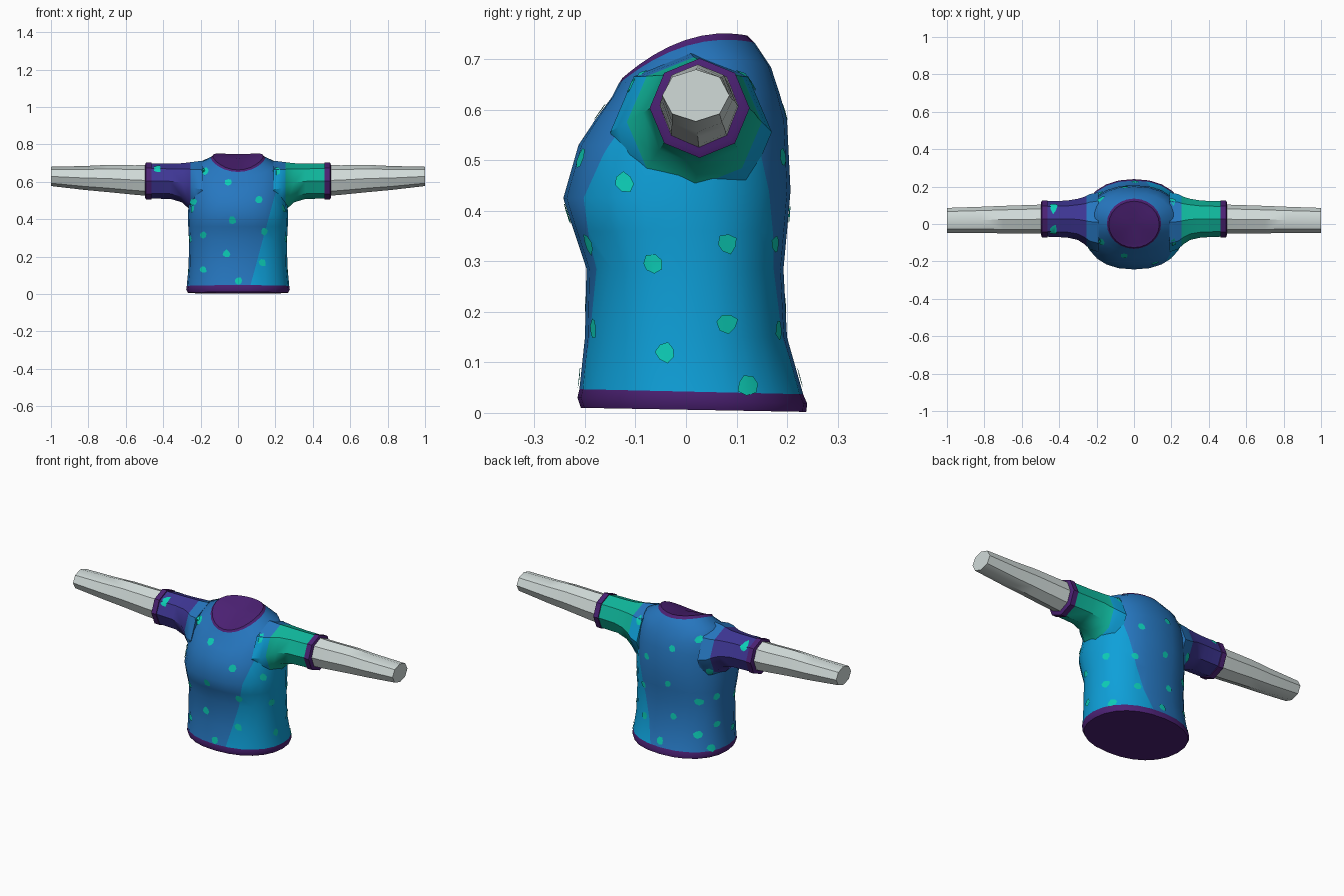
import bpy, bmesh, math, random
from mathutils import Vector
from mathutils.bvhtree import BVHTree

if "Cube" in bpy.data.objects:
    bpy.data.objects.remove(bpy.data.objects["Cube"])

random.seed(4)


def material(name, rgb):
    lin = [(c / 255 / 12.92) if c < 11 else ((c / 255 + 0.055) / 1.055) ** 2.4 for c in rgb]
    m = bpy.data.materials.new(name)
    m.diffuse_color = (*lin, 1)
    m.use_nodes = True
    m.node_tree.nodes["Principled BSDF"].inputs["Base Color"].default_value = m.diffuse_color
    return m


BLUE = material("mid blue", (38, 119, 192))
CYAN = material("bright cyan", (14, 160, 217))
PURPLE = material("dark purple", (76, 33, 116))
INDIGO = material("indigo", (62, 54, 148))
GREEN = material("sea green", (15, 182, 155))
TEAL = material("spot teal", (12, 205, 182))
GREY = material("pale grey", (209, 219, 217))


def loft(name, rings, mats, band_mat, cap_mat, cap_ends=(None, None), cuts=(), rule=None):
    """Skin a list of rings, cap both ends, cut along planes, colour by rule."""
    bm = bmesh.new()
    loops = [[bm.verts.new(p) for p in ring] for ring in rings]
    n = len(loops[0])
    for k in range(len(loops) - 1):
        for i in range(n):
            j = (i + 1) % n
            f = bm.faces.new((loops[k][i], loops[k][j], loops[k + 1][j], loops[k + 1][i]))
            f.material_index = band_mat(k)
    for ring, centre in ((loops[0], cap_ends[0]), (loops[-1], cap_ends[1])):
        mid = sum((v.co for v in ring), Vector()) / n
        c = bm.verts.new(centre or mid)
        for i in range(n):
            bm.faces.new((ring[i], ring[(i + 1) % n], c)).material_index = cap_mat
    for co, no in cuts:
        bmesh.ops.bisect_plane(bm, geom=bm.verts[:] + bm.edges[:] + bm.faces[:],
                               plane_co=co, plane_no=no, dist=1e-5)
    bmesh.ops.recalc_face_normals(bm, faces=bm.faces[:])
    if rule:
        for f in bm.faces:
            f.material_index = rule(f.calc_center_median(), f.material_index)
    return finish(name, bm, mats)


def finish(name, bm, mats):
    me = bpy.data.meshes.new(name)
    bm.to_mesh(me)
    bm.free()
    for m in mats:
        me.materials.append(m)
    ob = bpy.data.objects.new(name, me)
    bpy.context.collection.objects.link(ob)
    bpy.ops.object.select_all(action='DESELECT')
    ob.select_set(True)
    bpy.context.view_layer.objects.active = ob
    bpy.ops.object.shade_smooth_by_angle(angle=math.radians(42))
    return ob


def body_ring(hw, yf, yb, zf, zs, zb, power, n=24):
    """Rounded ring whose height runs from front through side to back."""
    pts = []
    for i in range(n):
        a = 2 * math.pi * i / n
        c, s = math.cos(a), math.sin(a)
        x = hw * math.copysign(abs(c) ** (2 / power), c)
        t = math.copysign(abs(s) ** (2 / power), s)
        y = (yf + yb) / 2 + (yb - yf) / 2 * t
        z = zs + (zb - zf) / 2 * t + ((zb + zf) / 2 - zs) * t * t
        pts.append(Vector((x, y, z)))
    return pts


def limb_ring(x, y0, y1, z0, z1, n=8):
    return [Vector((x, (y0 + y1) / 2 + (y1 - y0) / 2 * math.sin(2 * math.pi * i / n),
                    (z0 + z1) / 2 + (z1 - z0) / 2 * math.cos(2 * math.pi * i / n)))
            for i in range(n)]


# torso: half width, front y, back y, then z at front, side, back, roundness
TORSO = [
    (.268, -.208, .238, .010, .006, .002, 2.2),
    (.277, -.215, .240, .030, .024, .018, 2.2),
    (.274, -.211, .232, .047, .042, .037, 2.2),
    (.264, -.200, .200, .15, .15, .15, 2.3),
    (.262, -.197, .193, .285, .285, .285, 2.3),
    (.266, -.222, .200, .36, .36, .36, 2.3),
    (.268, -.243, .207, .425, .43, .44, 2.3),
    (.258, -.213, .200, .53, .54, .58, 2.3),
    (.245, -.180, .186, .58, .63, .63, 2.3),
    (.212, -.147, .168, .625, .70, .685, 2.2),
    (.145, -.133, .136, .652, .727, .733, 2.0),
    (.135, -.126, .122, .663, .738, .747, 2.0),
    (.118, -.108, .105, .668, .733, .742, 2.0),
]
SLOPE = 0.27


def panel_edge(z):
    return 0.065 + SLOPE * (z - 0.04)


torso = loft("shirt_torso", [body_ring(*r) for r in TORSO], [BLUE, CYAN, PURPLE],
             lambda k: 2 if k < 2 or k > 9 else 0, 2, (None, Vector((0, 0, .722))),
             [(Vector((panel_edge(0), 0, 0)), Vector((1, 0, -SLOPE)))],
             lambda c, m: 1 if m == 0 and c.x > panel_edge(c.z) else m)

# sleeves, flaring into the torso, with purple cuffs; arms inside them
SLEEVE = [
    (.19, -.150, .170, .400, .712),
    (.235, -.135, .160, .425, .707),
    (.265, -.108, .145, .458, .703),
    (.30, -.085, .135, .490, .699),
    (.36, -.072, .125, .508, .697),
    (.462, -.068, .122, .510, .697),
    (.463, -.072, .126, .505, .702),
    (.492, -.072, .126, .505, .702),
    (.497, -.060, .114, .516, .691),
]
ARM = [
    (.45, -.052, .105, .522, .690),
    (.55, -.052, .102, .530, .688),
    (.70, -.050, .097, .545, .690),
    (.82, -.048, .092, .556, .684),
    (1.0, -.047, .086, .577, .680),
]
sleeves = []
for side, label, colour, base in ((1, "right", GREEN, CYAN), (-1, "left", INDIGO, BLUE)):
    rings = [limb_ring(side * r[0], *r[1:]) for r in SLEEVE]
    sleeves.append(loft(label + "_sleeve", rings, [colour, PURPLE, base, BLUE],
                        lambda k: 1 if k > 4 else 0, 1,
                        cuts=[(Vector((side * .255, 0, 0)), Vector((1, 0, 0)))],
                        rule=lambda c, m: m if abs(c.x) > .255 else (2 if c.z < .66 else 3)))
    loft(label + "_arm", [limb_ring(side * r[0], *r[1:]) for r in ARM], [GREY],
         lambda k: 0, 0)

# spots: small irregular patches laid on the shirt surface
trees = [BVHTree.FromPolygons([v.co for v in o.data.vertices],
                              [p.vertices[:] for p in o.data.polygons])
         for o in [torso] + sleeves]


def cast(origin, direction):
    hits = [t.ray_cast(origin, direction) for t in trees]
    hits = [h for h in hits if h[0] is not None]
    return min(hits, key=lambda h: h[3]) if hits else None


def add_spot(bm, u, z, direction):
    d = Vector(direction)
    across = Vector((0, 0, 1)).cross(d)
    start = Vector((abs(d.y) * u, abs(d.x) * u, z)) - d * 2
    turn = random.random() * 6
    pts = [start]
    for i in range(7):
        a = turn + i * math.tau / 7
        r = random.uniform(.016, .023)
        pts.append(start + across * r * math.cos(a) + Vector((0, 0, r * math.sin(a))))
    hits = [cast(p, d) for p in pts]
    if None in hits:
        return
    vs = []
    for h in hits:
        n = h[1] if h[1].dot(d) < 0 else -h[1]
        vs.append(bm.verts.new(h[0] + n * .004))
    for i in range(7):
        f = bm.faces.new((vs[0], vs[1 + i], vs[1 + (i + 1) % 7]))
        f.normal_update()
        if f.normal.dot(d) > 0:
            f.normal_flip()


FRONT = [(-.05, .595), (.11, .505), (.205, .655), (-.175, .655), (-.185, .315), (-.03, .395),
         (.14, .335), (-.06, .215), (-.185, .13), (.005, .07), (.13, .165), (-.43, .667),
         (-.235, .49)]
SIDE = [(-.12, .455), (.08, .335), (-.065, .295), (.08, .178), (-.04, .12), (.12, .055)]
bm = bmesh.new()
for x, z in FRONT:
    add_spot(bm, x, z, (0, 1, 0))
    add_spot(bm, x, z, (0, -1, 0))
for y, z in SIDE:
    add_spot(bm, y, z, (-1, 0, 0))
    add_spot(bm, y, z, (1, 0, 0))
finish("shirt_spots", bm, [TEAL])
